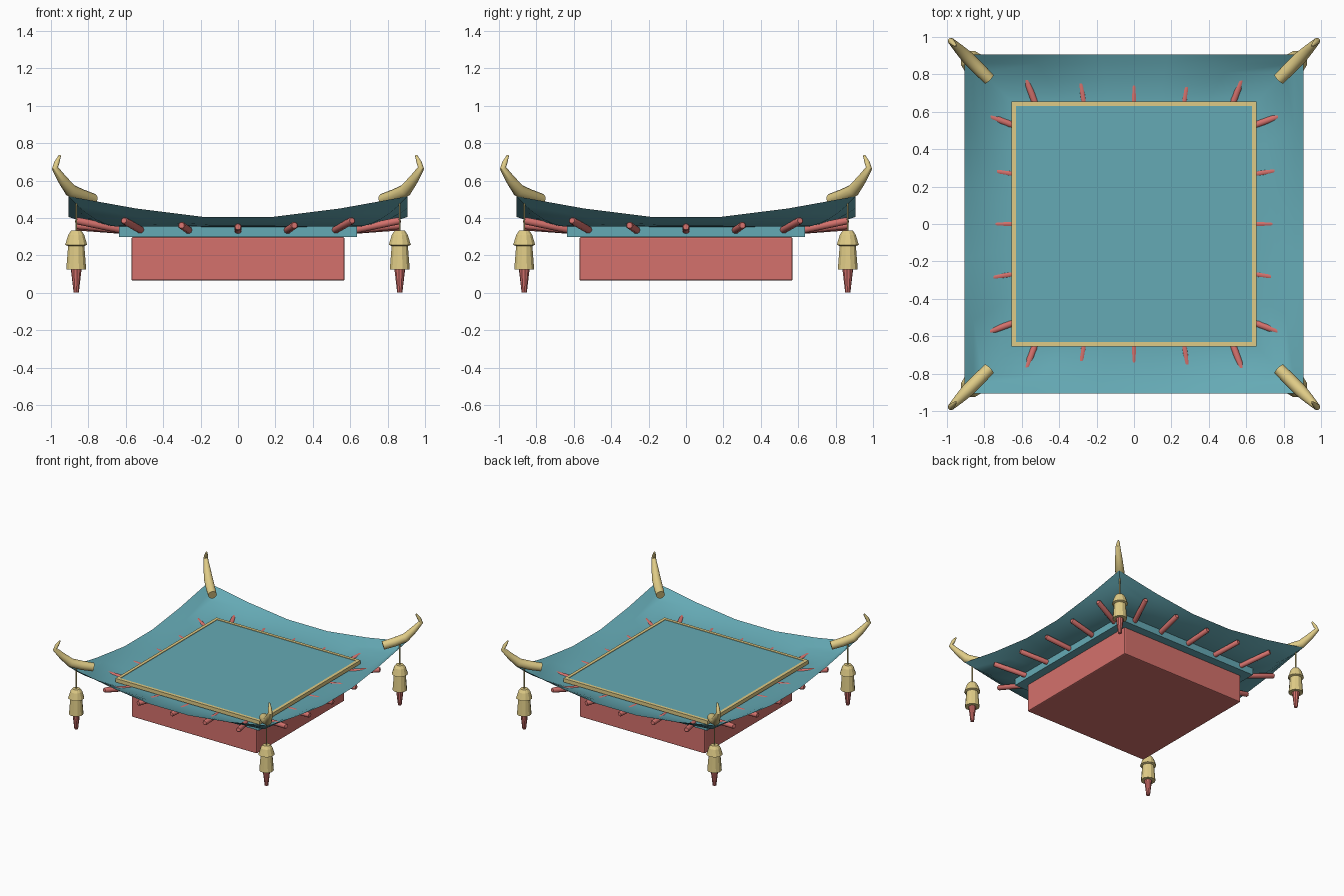
import bpy, bmesh, math
from mathutils import Vector, Matrix

cube = bpy.data.objects.get("Cube")
if cube:
    bpy.data.objects.remove(cube, do_unlink=True)


def material(name, rgb):
    m = bpy.data.materials.new(name)
    m.use_nodes = True
    m.diffuse_color = (*rgb, 1)
    node = m.node_tree.nodes["Principled BSDF"]
    node.inputs["Base Color"].default_value = (*rgb, 1)
    node.inputs["Roughness"].default_value = 0.8
    return m


TEAL = material("teal", (0.13, 0.40, 0.46))
RED = material("coral red", (0.66, 0.165, 0.15))
GOLD = material("pale gold", (0.74, 0.60, 0.24))


def finish(name, bm, mat, smooth=None):
    mesh = bpy.data.meshes.new(name)
    bm.to_mesh(mesh)
    bm.free()
    mesh.materials.append(mat)
    obj = bpy.data.objects.new(name, mesh)
    bpy.context.collection.objects.link(obj)
    if smooth:
        bpy.ops.object.select_all(action="DESELECT")
        obj.select_set(True)
        bpy.context.view_layer.objects.active = obj
        bpy.ops.object.shade_smooth_by_angle(angle=math.radians(smooth))
    return obj


def box(name, half_x, half_y, z0, z1, mat, centre=(0, 0), bevel=0):
    bm = bmesh.new()
    bmesh.ops.create_cube(bm, size=1)
    bmesh.ops.scale(bm, vec=(2 * half_x, 2 * half_y, z1 - z0), verts=bm.verts)
    bmesh.ops.translate(bm, vec=(*centre, (z0 + z1) / 2), verts=bm.verts)
    if bevel:
        bmesh.ops.bevel(bm, geom=bm.edges[:], offset=bevel, segments=2,
                        affect="EDGES", profile=0.5)
    return finish(name, bm, mat)


def tube(name, points, radii, mat, sides=12, smooth=None):
    """Tapered round sweep through points, closed at both ends."""
    pts = [Vector(p) for p in points]
    bm = bmesh.new()
    rings = []
    for i, p in enumerate(pts):
        before, after = pts[max(i - 1, 0)], pts[min(i + 1, len(pts) - 1)]
        t = (after - before).normalized()
        ref = Vector((0, 0, 1)) if abs(t.z) < 0.99 else Vector((1, 0, 0))
        # a sideways axis that stays put along the whole sweep
        side = Vector((p.y, -p.x, 0))
        if side.length < 0.01 or abs(side.normalized().dot(t)) > 0.1:
            side = t.cross(ref)
        side.normalize()
        up = side.cross(t).normalized()
        ring = []
        for k in range(sides):
            a = math.tau * k / sides
            ring.append(bm.verts.new(p + radii[i] * (side * math.cos(a) + up * math.sin(a))))
        rings.append(ring)
    for lo, hi in zip(rings, rings[1:]):
        for k in range(sides):
            n = (k + 1) % sides
            bm.faces.new((lo[k], lo[n], hi[n], hi[k]))
    bm.faces.new(rings[0])
    bm.faces.new(rings[-1])
    bmesh.ops.recalc_face_normals(bm, faces=bm.faces)
    return finish(name, bm, mat, smooth)


# Body, upper deck and gold rim
box("lower_body", 0.57, 0.57, 0.065, 0.297, RED, bevel=0.008)
box("roof_deck", 0.635, 0.635, 0.297, 0.386, TEAL)
for s, word in ((-1, "front"), (1, "back")):
    box(f"{word}_rim", 0.655, 0.0125, 0.36, 0.39, GOLD, (0, s * 0.6425))
for s, word in ((-1, "right"), (1, "left")):
    box(f"{word}_rim", 0.0125, 0.63, 0.36, 0.39, GOLD, (s * 0.6425, 0))

# Upswept eaves: a sheet rising outward, highest at the corners
INNER, OUTER, BASE = 0.62, 0.905, 0.352
EDGE = [(-1, 0.515), (-0.6, 0.45), (-0.2, 0.405), (0.2, 0.405), (0.6, 0.45), (1, 0.515)]
RINGS = 6
bm = bmesh.new()
for q in range(4):
    turn = Matrix.Rotation(q * math.pi / 2, 3, "Z")
    grid = []
    for j in range(RINGS + 1):
        f = j / RINGS
        r = INNER + (OUTER - INNER) * f
        grid.append([bm.verts.new(turn @ Vector((u * r, -r, BASE + (z - BASE) * f ** 2)))
                     for u, z in EDGE])
    for a, b in zip(grid, grid[1:]):
        for k in range(len(EDGE) - 1):
            bm.faces.new((b[k], b[k + 1], a[k + 1], a[k]))
bmesh.ops.remove_doubles(bm, verts=bm.verts, dist=0.0005)
finish("eaves", bm, TEAL, smooth=30)

# Rafters fanning out on each side: inner offset, outer offset, outer height
FAN = [(0, 0, 0.352), (0.262, 0.302, 0.36), (0.515, 0.61, 0.386)]
for q, word in enumerate(("front", "left", "back", "right")):
    turn = Matrix.Rotation(q * math.pi / 2, 3, "Z")
    for i in range(-2, 3):
        a, b, z = FAN[abs(i)]
        s = 1 if i >= 0 else -1
        start, end = Vector((s * a, -0.61, 0.333)), Vector((s * b, -0.865, z))
        tip = end.lerp(start, 0.03)
        tube(f"{word}_rafter_{i + 3}", [turn @ start, turn @ tip, turn @ end],
             [0.02, 0.02, 0.015], RED, sides=10, smooth=40)

# Corner horns and hanging bells
HORN = [(0.775, 0.497, 0.033), (0.835, 0.518, 0.035), (0.895, 0.547, 0.034),
        (0.94, 0.607, 0.026), (0.979, 0.667, 0.017), (0.968, 0.697, 0.014),
        (0.952, 0.734, 0.006)]
BELL = [(0.332, 0.028), (0.31, 0.044), (0.256, 0.061), (0.25, 0.045), (0.125, 0.055)]
TASSEL = [(0.135, 0.03), (0.0, 0.014)]
CORD = [(0.49, 0.005), (0.32, 0.005)]
for sx, side in ((-1, "right"), (1, "left")):
    for sy, end in ((-1, "front"), (1, "back")):
        tag = f"{end}_{side}"
        tube(f"{tag}_horn", [(sx * d, sy * d, z) for d, z, r in HORN],
             [r for d, z, r in HORN], GOLD, sides=14, smooth=45)
        for part, profile, mat, n in (("bell", BELL, GOLD, 12),
                                      ("tassel", TASSEL, RED, 10), ("cord", CORD, GOLD, 6)):
            tube(f"{tag}_{part}", [(sx * 0.865, sy * 0.865, z) for z, r in profile],
                 [r for z, r in profile], mat, sides=n)
